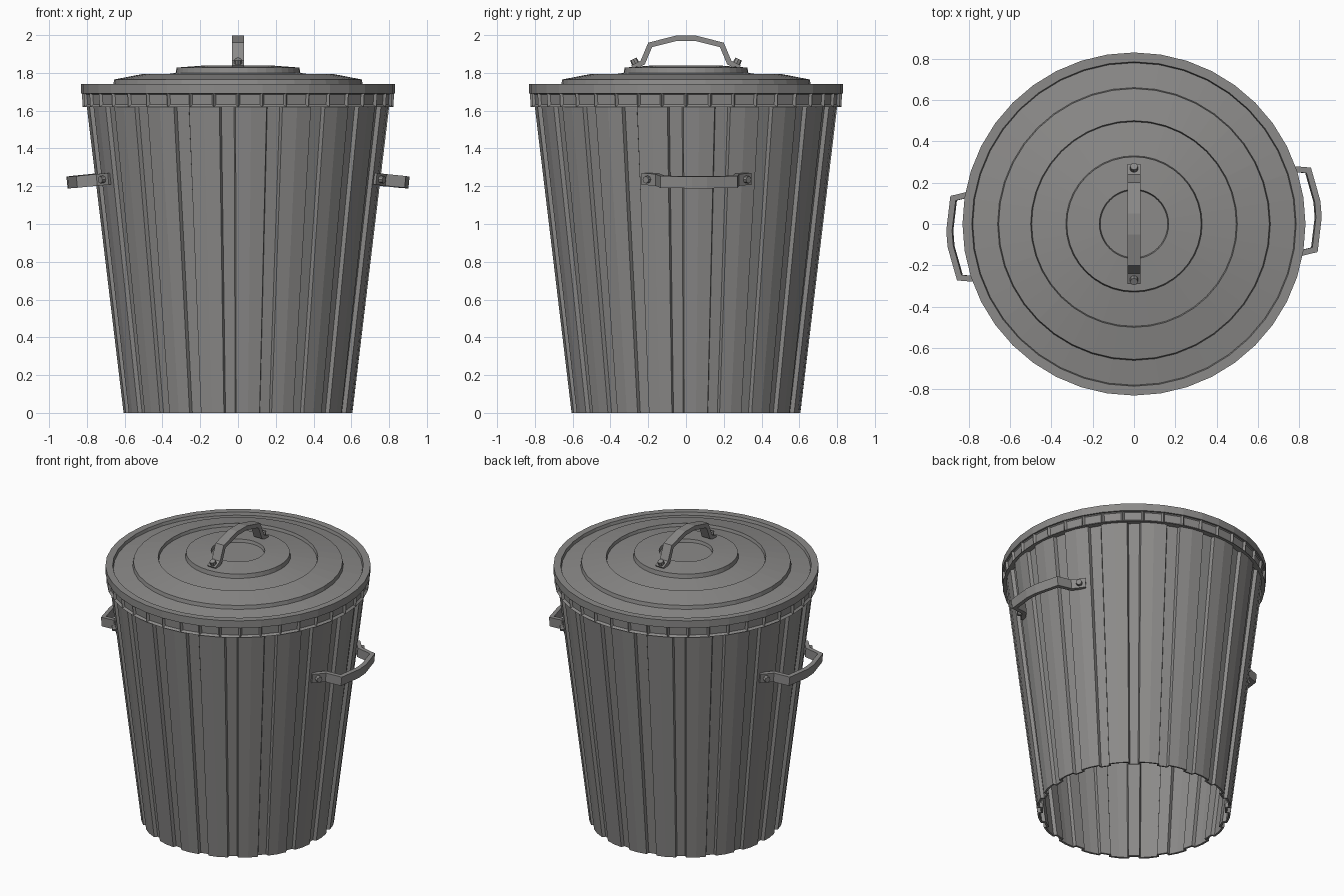
import bpy, bmesh, math
from mathutils import Vector, Matrix

if "Cube" in bpy.data.objects:
    bpy.data.objects.remove(bpy.data.objects["Cube"])

SIDES = 40

# Dark grey metal shared by all parts
metal = bpy.data.materials.new("dark_metal")
metal.diffuse_color = (0.26, 0.255, 0.25, 1)
metal.use_nodes = True
metal.node_tree.nodes["Principled BSDF"].inputs["Base Color"].default_value = metal.diffuse_color


def make(name, bm):
    bmesh.ops.recalc_face_normals(bm, faces=bm.faces)
    me = bpy.data.meshes.new(name)
    bm.to_mesh(me)
    bm.free()
    me.materials.append(metal)
    ob = bpy.data.objects.new(name, me)
    bpy.context.collection.objects.link(ob)
    return ob


def skin(bm, rings):
    """Bridge successive closed rings of points with quads."""
    vs = [[bm.verts.new(p) for p in r] for r in rings]
    n = len(vs[0])
    faces = []
    for a, b in zip(vs, vs[1:]):
        for i in range(n):
            j = (i + 1) % n
            faces.append(bm.faces.new((a[i], a[j], b[j], b[i])))
    return vs, faces


def circle(r, z):
    return [(r * math.cos(math.tau * i / SIDES), r * math.sin(math.tau * i / SIDES), z)
            for i in range(SIDES)]


def strap(name, path, thick, width, place):
    """Bent flat bar: path in a plane, mitred thickness, width across the plane."""
    pts = [Vector(p) for p in path]
    rings = []
    for i, p in enumerate(pts):
        d0 = (p - pts[i - 1]).normalized() if i else (pts[1] - p).normalized()
        d1 = (pts[i + 1] - p).normalized() if i < len(pts) - 1 else d0
        n0, n1 = Vector((-d0.y, d0.x)), Vector((-d1.y, d1.x))
        m = (n0 + n1).normalized()
        q = p - m * thick / max(m.dot(n0), 0.5)
        rings.append([place(a.x, a.y, w) for a, w in
                      ((p, -width / 2), (p, width / 2), (q, width / 2), (q, -width / 2))])
    bm = bmesh.new()
    vs, _ = skin(bm, rings)
    bm.faces.new(vs[0])
    bm.faces.new(vs[-1])
    return make(name, bm)


def rivet(name, pos, direction, r=0.022, depth=0.04):
    bm = bmesh.new()
    rot = Vector(direction).to_track_quat('Z', 'Y').to_matrix().to_4x4()
    bmesh.ops.create_cone(bm, cap_ends=True, segments=8, radius1=r, radius2=r * 0.85,
                          depth=depth, matrix=Matrix.Translation(pos) @ rot)
    return make(name, bm)


# Fluted tapered body: 20 two-facet panels with narrow recessed grooves
rings = []
for z, r in ((0, 0.605), (1.66, 0.805)):
    ring = []
    for k in range(20):
        for off, dr in ((-2.5, -0.022), (2.5, -0.022), (3.1, 0), (9, 0.003), (14.9, 0)):
            a = math.radians(-94 + 18 * k + off)
            ring.append(((r + dr) * math.cos(a), (r + dr) * math.sin(a), z))
    rings.append(ring)
bm = bmesh.new()
skin(bm, rings)
body = make("can_body", bm)
sol = body.modifiers.new("thickness", 'SOLIDIFY')
sol.thickness = 0.014
sol.offset = -1

# Rim band with a row of small recessed windows
bm = bmesh.new()
_, faces = skin(bm, [circle(r, z) for r, z in ((0.785, 1.62), (0.822, 1.62), (0.827, 1.695))])
band = faces[SIDES:]
bmesh.ops.recalc_face_normals(bm, faces=bm.faces)
if band[0].normal.dot(Vector((*band[0].calc_center_median().xy, 0))) < 0:
    bmesh.ops.reverse_faces(bm, faces=bm.faces)
bmesh.ops.inset_individual(bm, faces=band, thickness=0.016, depth=-0.014)
make("can_rim", bm)

# Stepped lid turned from a profile
profile = [(0.79, 1.69), (0.83, 1.69), (0.83, 1.74), (0.785, 1.74), (0.78, 1.72), (0.66, 1.74),
           (0.655, 1.765), (0.5, 1.795), (0.495, 1.775), (0.33, 1.80), (0.325, 1.828),
           (0.168, 1.84), (0.163, 1.82)]
bm = bmesh.new()
vs, _ = skin(bm, [circle(r, z) for r, z in profile])
bm.faces.new(vs[-1])
make("lid", bm)

# Lid handle with two feet sloping down outwards
lid_path = [(-0.29, 1.84), (-0.24, 1.865), (-0.2, 1.96), (-0.05, 1.998), (0.05, 1.998),
            (0.2, 1.96), (0.24, 1.865), (0.29, 1.84)]
strap("lid_handle", lid_path, 0.028, 0.062, lambda u, v, w: (w, u, v))
for s in (-1, 1):
    rivet("lid_rivet", (0, s * 0.27, 1.855), (0, s * 0.45, 0.9))

# Side handles, tilted to the wall and turned slightly about the can
side_path = [(0.712, 0.292), (0.768, 0.222), (0.872, 0.205), (0.905, 0.04), (0.905, -0.04),
             (0.872, -0.205), (0.768, -0.222), (0.712, -0.292)]
for name, angle in (("right", 4.5), ("left", 184.5)):
    turn = Matrix.Rotation(math.radians(angle), 3, 'Z')

    def place(u, v, w, turn=turn):
        return turn @ Vector((u + 0.1 * w, v, 1.24 - 0.1 * (u - 0.7) + w))

    strap(name + "_handle", side_path, 0.028, 0.062, place)
    for s in (-1, 1):
        rivet(name + "_rivet", place(0.738, s * 0.262, 0), turn @ Vector((0.8, s * 0.6, -0.1)))
